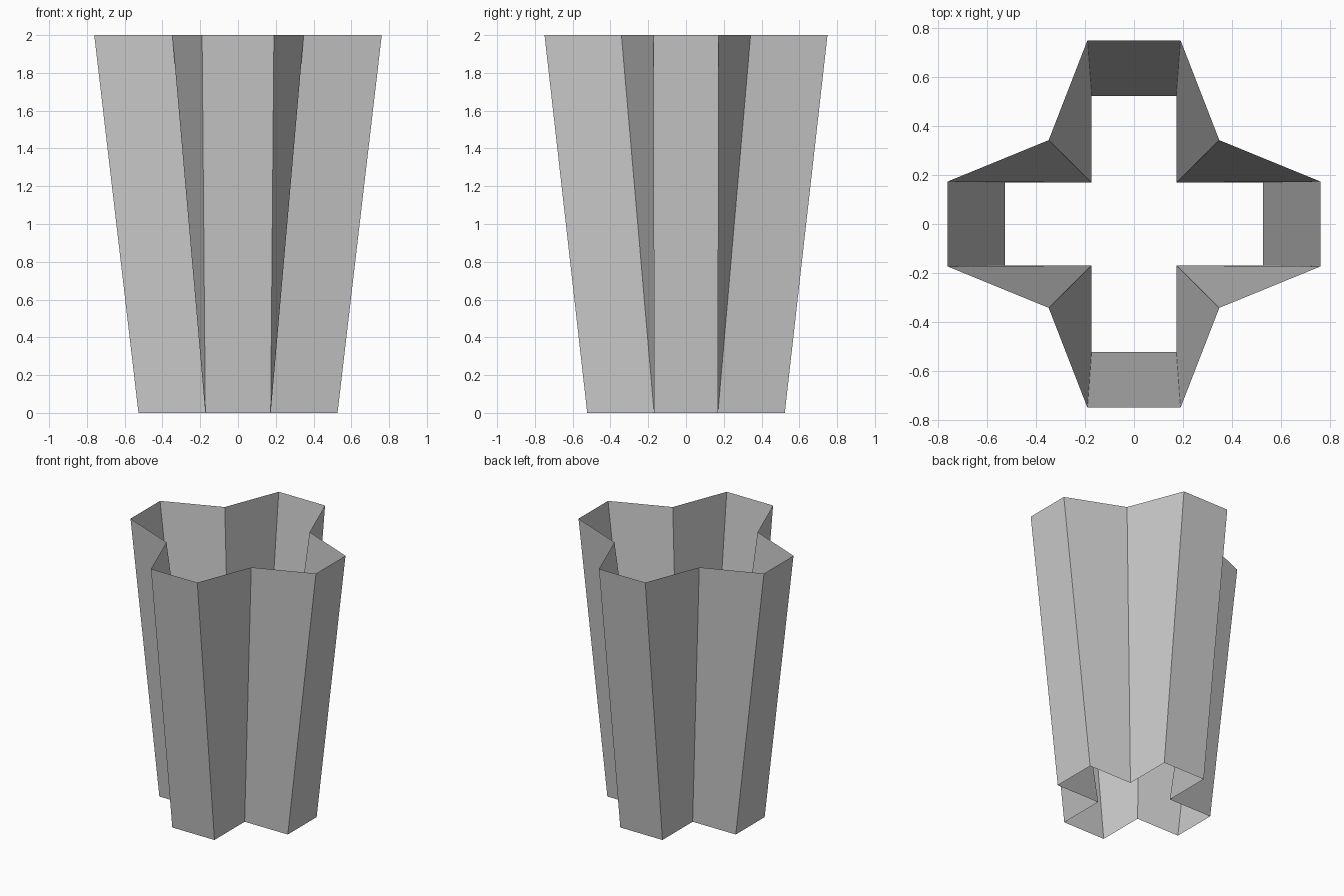
import bpy, bmesh

if "Cube" in bpy.data.objects:
    bpy.data.objects.remove(bpy.data.objects["Cube"])


def cross_ring(bm, z, tip_x, half_y, tip_y, half_x, inner_x, inner_y):
    """Twelve-point cross outline, counter-clockwise, at height z."""
    quarter = [(tip_x, half_y), (inner_x, inner_y), (half_x, tip_y)]
    pts = quarter[:]
    pts += [(-x, y) for x, y in reversed(quarter)]
    pts += [(-x, -y) for x, y in quarter]
    pts += [(x, -y) for x, y in reversed(quarter)]
    return [bm.verts.new((x, y, z)) for x, y in pts]


# Open flared sleeve: cross outline at the base lofted to a wider, star-like rim
bm = bmesh.new()
base = cross_ring(bm, 0, 0.527, 0.169, 0.523, 0.173, 0.173, 0.169)
rim = cross_ring(bm, 2, 0.761, 0.173, 0.749, 0.19, 0.348, 0.342)
n = len(base)
for i in range(n):
    j = (i + 1) % n
    quad = [base[i], base[j], rim[j], rim[i]]
    # start corner sets the fold of the twisted walls, mirrored on all sides
    if i % 6 in (0, 1):
        quad = quad[1:] + quad[:1]
    bm.faces.new(quad)
bm.normal_update()

mesh = bpy.data.meshes.new("cross_sleeve")
bm.to_mesh(mesh)
bm.free()
sleeve = bpy.data.objects.new("cross_sleeve", mesh)
bpy.context.collection.objects.link(sleeve)
